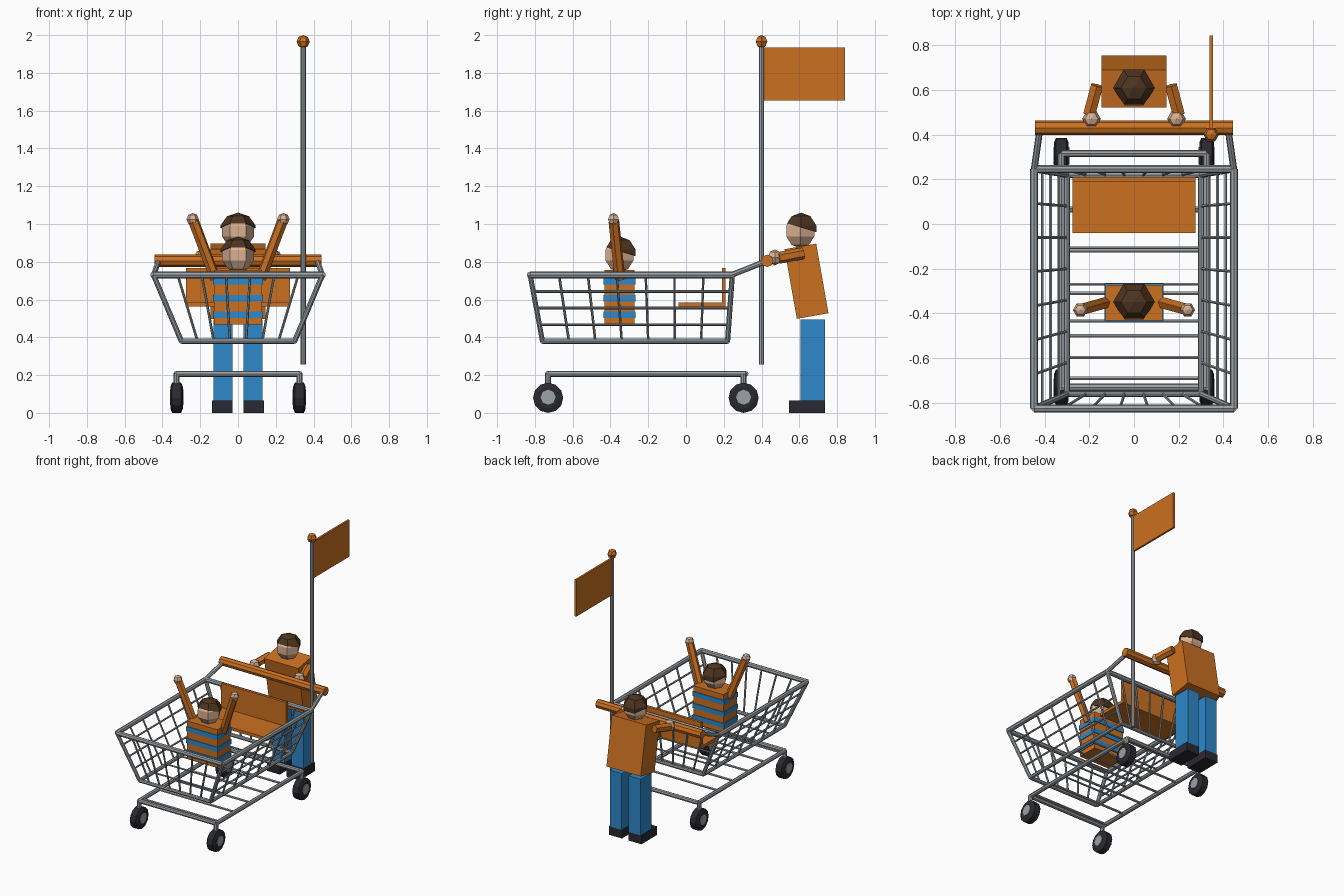
import bpy, bmesh, math
from mathutils import Vector, Matrix

cube = bpy.data.objects.get("Cube")
if cube:
    bpy.data.objects.remove(cube, do_unlink=True)


def material(name, rgb):
    m = bpy.data.materials.new(name)
    m.use_nodes = True
    m.diffuse_color = (*rgb, 1)
    m.node_tree.nodes["Principled BSDF"].inputs["Base Color"].default_value = (*rgb, 1)
    return m


ORANGE = material("orange", (0.60, 0.165, 0.015))
BLUE = material("blue", (0.026, 0.25, 0.60))
METAL = material("metal grey", (0.33, 0.36, 0.38))
DARK = material("dark rubber", (0.022, 0.022, 0.03))
SKIN = material("skin", (0.70, 0.44, 0.29))
HAIR = material("brown hair", (0.075, 0.035, 0.014))


def finish(name, bm, mat):
    mesh = bpy.data.meshes.new(name)
    bm.to_mesh(mesh)
    bm.free()
    mesh.materials.append(mat)
    ob = bpy.data.objects.new(name, mesh)
    bpy.context.collection.objects.link(ob)
    return ob


def tubes(name, segments, radius, mat, sides=8):
    """Straight tubes between pairs of points, as one object."""
    bm = bmesh.new()
    for a, b in segments:
        a, b = Vector(a), Vector(b)
        d = b - a
        mtx = Matrix.Translation((a + b) / 2) @ d.to_track_quat('Z', 'Y').to_matrix().to_4x4()
        bmesh.ops.create_cone(bm, cap_ends=True, segments=sides, radius1=radius,
                              radius2=radius, depth=d.length, matrix=mtx)
    return finish(name, bm, mat)


def box(name, centre, size, mat, tilt=0):
    bm = bmesh.new()
    mtx = (Matrix.Translation(centre) @ Matrix.Rotation(math.radians(tilt), 4, 'X')
           @ Matrix.Diagonal((*size, 1)))
    bmesh.ops.create_cube(bm, size=1, matrix=mtx)
    return finish(name, bm, mat)


def ball(name, centre, radius, mat, rings=4, cut=None):
    """Six-sided ball; cut is a plane (point, normal) that keeps the normal side."""
    bm = bmesh.new()
    mtx = Matrix.Translation(centre) @ Matrix.Rotation(math.pi / 2, 4, 'Z')
    bmesh.ops.create_uvsphere(bm, u_segments=6, v_segments=rings, radius=radius, matrix=mtx)
    if cut:
        bmesh.ops.bisect_plane(bm, geom=bm.verts[:] + bm.edges[:] + bm.faces[:],
                               plane_co=cut[0], plane_no=cut[1], clear_inner=True)
        bmesh.ops.holes_fill(bm, edges=[e for e in bm.edges if e.is_boundary])
    return finish(name, bm, mat)


def loop(points):
    return [(p, points[(i + 1) % len(points)]) for i, p in enumerate(points)]


def lerp(a, b, t):
    return Vector(a).lerp(Vector(b), t)


def head(who, centre):
    c = Vector(centre)
    ball(who + "_head", c, 0.09, SKIN, 5)
    ball(who + "_hair", c + Vector((0, 0.004, 0)), 0.098, HAIR, 5,
         (c + Vector((0, 0, 0.02)), Vector((0, 0.3, 1))))


# Basket: two rims, corner posts and wire walls
def ring(x, y0, y1, z):
    return [(-x, y0, z), (x, y0, z), (x, y1, z), (-x, y1, z)]


top = ring(0.447, -0.825, 0.245, 0.73)
low = ring(0.30, -0.76, 0.22, 0.38)
tubes("basket_top_rim", loop(top), 0.018, METAL)
tubes("basket_bottom_rim", loop(low), 0.014, METAL)
tubes("basket_corner_posts", list(zip(top, low)), 0.014, METAL)
wires = []
for i, (a, b) in enumerate(loop(top)):
    c, d = loop(low)[i]
    wires += [(lerp(a, b, k / 7), lerp(c, d, k / 7)) for k in range(1, 7)]
    if i % 2:
        wires += [(lerp(a, c, k / 4), lerp(b, d, k / 4)) for k in (1, 2, 3)]
for k in range(1, 6):
    wires.append((lerp(low[0], low[3], k / 6), lerp(low[1], low[2], k / 6)))
tubes("basket_wires", wires, 0.007, METAL, 6)

# Push handle
tubes("handle_arms", [((s * 0.447, 0.24, 0.73), (s * 0.42, 0.43, 0.805)) for s in (-1, 1)],
      0.015, METAL)
tubes("handle_bar", [((-0.443, 0.43, 0.805), (0.443, 0.43, 0.805))], 0.033, ORANGE)

# Lower frame
tubes("lower_frame", loop(ring(0.325, -0.73, 0.315, 0.207)), 0.016, METAL)
tubes("lower_frame_bars", [((-0.325, y, 0.207), (0.325, y, 0.207))
                           for y in (-0.69, -0.5, -0.31, -0.12, 0.07)], 0.009, METAL, 6)

# Caster wheels: crowned tyre, hub and stem
for side, sx in (("left", 1), ("right", -1)):
    for end, y in (("front", -0.73), ("back", 0.305)):
        name = end + "_" + side
        x = sx * 0.325
        bm = bmesh.new()
        profile = [(-0.033, 0.0), (-0.033, 0.058), (-0.024, 0.08),
                   (0.024, 0.08), (0.033, 0.058), (0.033, 0.0)]
        verts = [bm.verts.new((x + w, y, 0.08 + r)) for w, r in profile]
        edges = [bm.edges.new(p) for p in zip(verts, verts[1:])]
        bmesh.ops.spin(bm, geom=verts + edges, cent=(x, y, 0.08), axis=(1, 0, 0),
                       angle=math.tau, steps=12)
        bmesh.ops.remove_doubles(bm, verts=bm.verts[:], dist=0.0005)
        bmesh.ops.recalc_face_normals(bm, faces=bm.faces[:])
        finish(name + "_tyre", bm, DARK)
        tubes(name + "_hub", [((x - 0.036, y, 0.083), (x + 0.036, y, 0.083))], 0.04, METAL)
        tubes(name + "_stem", [((x, y, 0.12), (x, y, 0.21))], 0.016, METAL)

# Folding seat
box("seat_base", (0, 0.085, 0.573), (0.55, 0.25, 0.022), ORANGE)
box("seat_back", (0, 0.2, 0.665), (0.55, 0.02, 0.205), ORANGE)

# Flag
tubes("flag_pole", [((0.345, 0.4, 0.255), (0.345, 0.4, 1.95))], 0.014, METAL)
ball("pole_finial", (0.345, 0.4, 1.965), 0.035, ORANGE)
box("flag", (0.345, 0.628, 1.795), (0.015, 0.43, 0.28), ORANGE)

# Standing pusher
box("pusher_torso", (0, 0.638, 0.697), (0.29, 0.17, 0.374), ORANGE, 10)
head("pusher", (0, 0.605, 0.962))
for side, s in (("left", 1), ("right", -1)):
    box("pusher_leg_" + side, (s * 0.08, 0.67, 0.28), (0.1, 0.13, 0.43), BLUE)
    box("pusher_shoe_" + side, (s * 0.083, 0.64, 0.0325), (0.11, 0.19, 0.065), DARK)
    tubes("pusher_arm_" + side, [((s * 0.165, 0.62, 0.845), (s * 0.2, 0.49, 0.82))],
          0.031, ORANGE, 6)
    ball("pusher_hand_" + side, (s * 0.19, 0.47, 0.823), 0.042, SKIN)

# Seated rider with a striped shirt and raised arms
box("rider_torso", (0, -0.352, 0.612), (0.255, 0.16, 0.29), ORANGE)
for i, z in enumerate((0.52, 0.607, 0.697)):
    box("rider_stripe_%d" % (i + 1), (0, -0.352, z), (0.265, 0.17, 0.036), BLUE)
head("rider", (0, -0.352, 0.835))
for side, s in (("left", 1), ("right", -1)):
    tubes("rider_arm_" + side, [((s * 0.12, -0.35, 0.71), (s * 0.235, -0.382, 1.015))],
          0.029, ORANGE, 6)
    ball("rider_hand_" + side, (s * 0.24, -0.384, 1.025), 0.033, SKIN)
